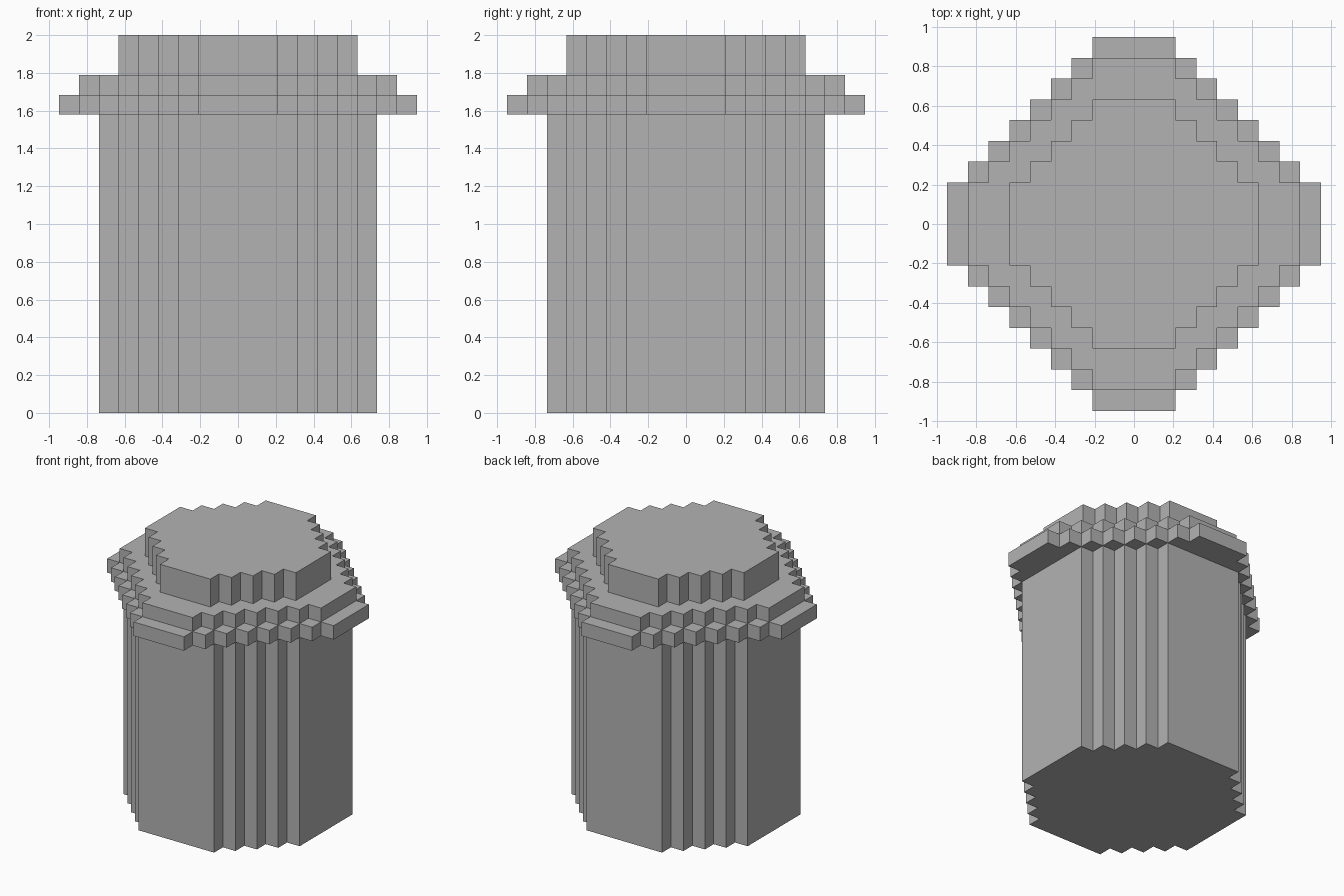
import bpy
import bmesh

default = bpy.data.objects.get("Cube")
if default:
    bpy.data.objects.remove(default, do_unlink=True)

UNIT = 2 / 19  # size of one block

grey = bpy.data.materials.new("plain grey")
grey.use_nodes = True
colour = (0.45, 0.45, 0.45, 1)
grey.diffuse_color = colour
grey.node_tree.nodes["Principled BSDF"].inputs["Base Color"].default_value = colour


def stepped_outline(half, flat):
    """Diamond of one-block stairs between four flat sides, in block units."""
    quarter = [(half, flat)]
    for i in range(half - flat):
        quarter += [(half - i - 1, flat + i), (half - i - 1, flat + i + 1)]
    points = []
    for _ in range(4):
        points += quarter
        quarter = [(-y, x) for x, y in quarter]
    return points


def stepped_prism(name, half, flat, bottom, top):
    bm = bmesh.new()
    ring = [bm.verts.new((x * UNIT, y * UNIT, bottom * UNIT))
            for x, y in stepped_outline(half, flat)]
    base = bm.faces.new(ring)
    lid = bmesh.ops.extrude_face_region(bm, geom=[base])["geom"]
    bmesh.ops.translate(bm, vec=(0, 0, (top - bottom) * UNIT),
                        verts=[v for v in lid if isinstance(v, bmesh.types.BMVert)])
    bmesh.ops.recalc_face_normals(bm, faces=bm.faces)
    mesh = bpy.data.meshes.new(name)
    bm.to_mesh(mesh)
    bm.free()
    mesh.materials.append(grey)
    obj = bpy.data.objects.new(name, mesh)
    bpy.context.collection.objects.link(obj)
    return obj


# Tall body, wide brim, collar and cap, stacked upwards
stepped_prism("body", 7, 3, 0, 15)
stepped_prism("brim", 9, 2, 15, 16)
stepped_prism("collar", 8, 2, 16, 17)
stepped_prism("cap", 6, 2, 17, 19)
